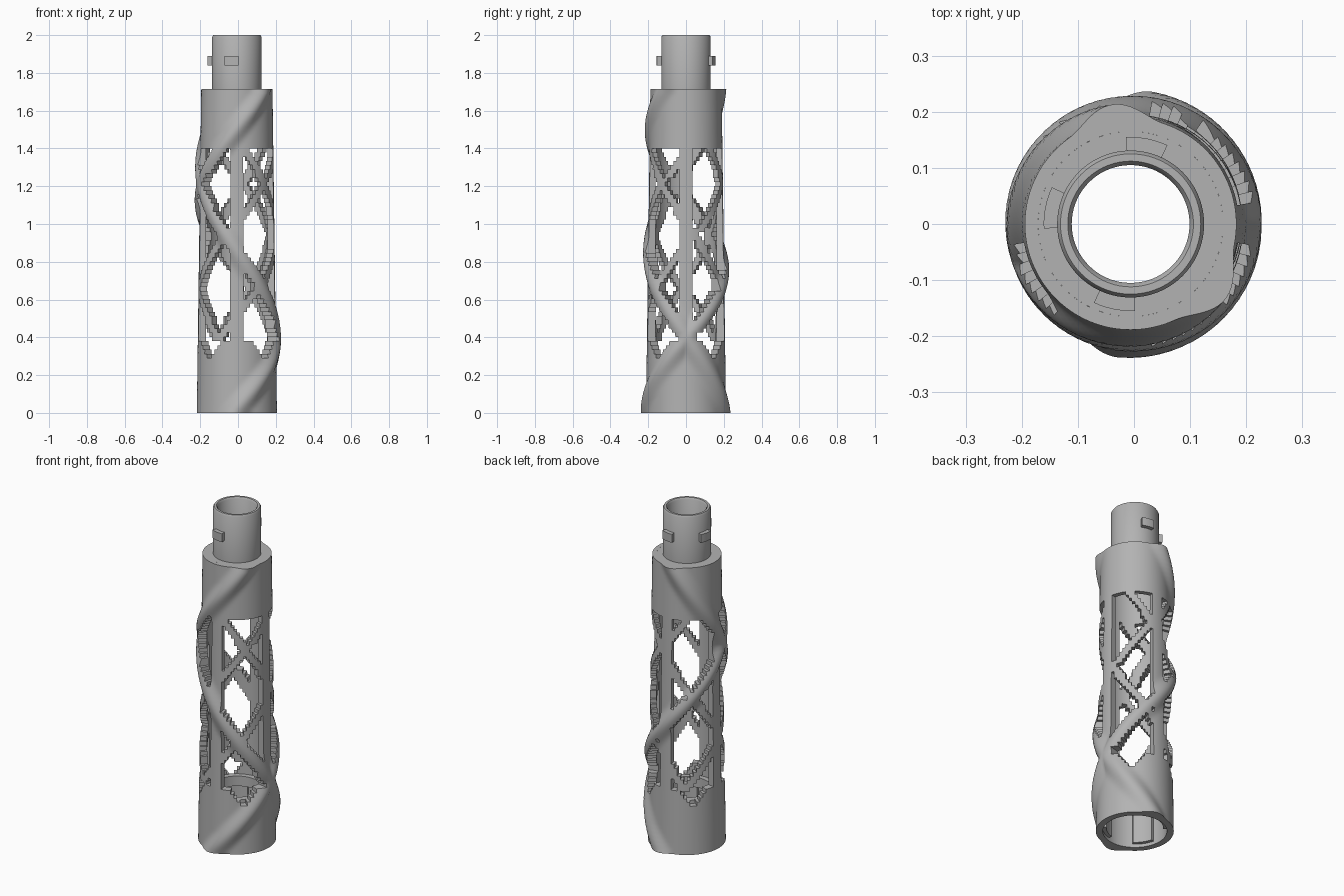
import bpy, bmesh
from math import sin, cos, pi, radians

AXIS_X = -0.006
COLS, STEP = 144, 2.5          # columns round the tube, degrees each
BODY_TOP, WIN_LOW, WIN_HIGH = 1.715, 0.38, 1.4
INNER = 0.165

old = bpy.data.objects.get("Cube")
if old:
    bpy.data.objects.remove(old, do_unlink=True)

grey = bpy.data.materials.new("plain_grey")
grey.use_nodes = True
grey.diffuse_color = (0.45, 0.45, 0.45, 1)
grey.node_tree.nodes["Principled BSDF"].inputs["Base Color"].default_value = (0.45, 0.45, 0.45, 1)


def finish(name, bm):
    bmesh.ops.recalc_face_normals(bm, faces=bm.faces)
    mesh = bpy.data.meshes.new(name)
    bm.to_mesh(mesh)
    bm.free()
    mesh.materials.append(grey)
    ob = bpy.data.objects.new(name, mesh)
    bpy.context.collection.objects.link(ob)
    bpy.ops.object.select_all(action='DESELECT')
    ob.select_set(True)
    bpy.context.view_layer.objects.active = ob
    bpy.ops.object.shade_smooth_by_angle(angle=radians(35))
    return ob


def polar(r, deg, z):
    a = radians(deg)
    return (AXIS_X + r * cos(a), r * sin(a), z)


def gap(a, b, period=360):
    """Smallest angle between two directions."""
    d = (a - b) % period
    return min(d, period - d)


def sweep(name, profile, start=0, end=360, steps=72):
    """Closed (radius, height) profile turned about the axis."""
    bm = bmesh.new()
    full = end - start == 360
    rings = [[bm.verts.new(polar(r, start + (end - start) * i / steps, z)) for r, z in profile]
             for i in range(steps if full else steps + 1)]
    n = len(profile)
    for i in range(steps):
        p, q = rings[i], rings[(i + 1) % len(rings)]
        for k in range(n):
            m = (k + 1) % n
            bm.faces.new((p[k], q[k], q[m], p[m]))
    if not full:
        bm.faces.new(rings[0])
        bm.faces.new(rings[-1])
    return finish(name, bm)


def block(r0, r1, z0, z1):
    return [(r0, z0), (r1, z0), (r1, z1), (r0, z1)]


# Two opposite spirals shared by the ridges and the lattice
def spirals(z):
    return 80 - 199 * z, -95 + 243 * z


def outer_radius(deg, z):
    base = 0.212 - 0.0235 * z / BODY_TOP
    bump = 0
    for s in spirals(z):
        d = gap(deg, s)
        if d < 27:
            bump = max(bump, 0.5 + 0.5 * cos(pi * d / 27))
    return base + 0.027 * bump


def is_solid(deg, z):
    if z > WIN_HIGH or z < 0.29:
        return True
    if z < WIN_LOW:                                  # notches under the windows
        return gap(deg, 45, 90) > 24 * (z - 0.28) / 0.1
    if gap(deg, 0, 90) < 10:                         # upright bars
        return True
    return any(gap(deg, s) < 12 or gap(deg, s, 120) < 7.6 for s in spirals(z))


# Tube wall with stepped lattice windows
levels = []
for low, high, count in ((0, WIN_LOW, 17), (WIN_LOW, WIN_HIGH, 46), (WIN_HIGH, BODY_TOP, 14)):
    levels += [low + (high - low) * k / count for k in range(count)]
levels.append(BODY_TOP)
rows = len(levels) - 1

solid = {}
for j in range(rows):
    for i in range(COLS):
        centre = (i // 2) * 2 * STEP + STEP
        solid[i, j] = is_solid(centre, (levels[j] + levels[j + 1]) / 2)

bm = bmesh.new()
cache = {}


def vert(i, j, outside):
    key = (i % COLS, j, outside)
    if key not in cache:
        deg, z = key[0] * STEP, levels[j]
        r = outer_radius(deg, z) if outside else (0.175 if z < 0.27 else INNER)
        cache[key] = bm.verts.new(polar(r, deg, z))
    return cache[key]


for (i, j), keep in solid.items():
    if not keep:
        continue
    corners = [(i, j), (i + 1, j), (i + 1, j + 1), (i, j + 1)]
    bm.faces.new([vert(*c, True) for c in corners])
    bm.faces.new([vert(*c, False) for c in reversed(corners)])
    sides = [(i, j - 1), ((i + 1) % COLS, j), (i, j + 1), ((i - 1) % COLS, j)]
    for k, near in enumerate(sides):
        if not solid.get(near, False):
            a, b = corners[k], corners[(k + 1) % 4]
            bm.faces.new((vert(*a, True), vert(*a, False), vert(*b, False), vert(*b, True)))
finish("lattice_tube", bm)

# Neck with its shoulder
sweep("neck", [(0.105, 1.6), (0.105, 1.99), (0.112, 2.0), (0.125, 2.0), (0.131, 1.99),
               (0.131, BODY_TOP), (INNER, BODY_TOP), (INNER, 1.6)])

# Locking tabs on the neck
for k in range(3):
    mid = 79 + 90 * k
    sweep("neck_tab_%d" % (k + 1), block(0.125, 0.155, 1.84, 1.89), mid - 14, mid + 14, 6)

# Socket ledge and ribs inside the base
sweep("socket_ledge", block(0.135, 0.172, 0.25, 0.31))
for k in range(4):
    mid = 34 + 90 * k
    sweep("socket_rib_%d" % (k + 1), block(0.155, 0.18, 0.02, 0.25), mid - 20, mid + 20, 10)
